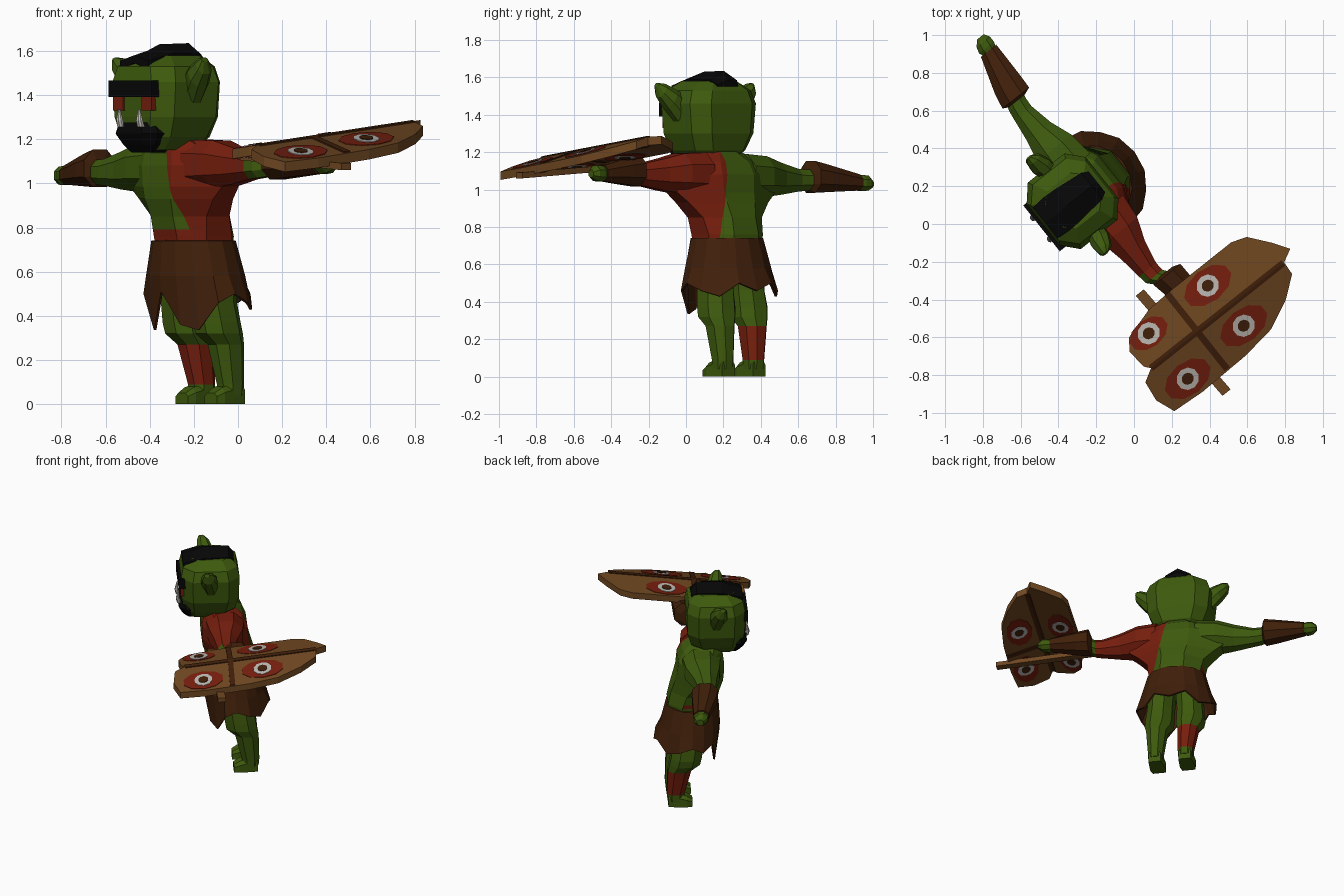
import bpy, bmesh, math
from mathutils import Vector

if "Cube" in bpy.data.objects:
    bpy.data.objects.remove(bpy.data.objects["Cube"])

MATS = {}
for label, col in {"green skin": (.047, .102, .004), "red paint": (.18, .013, .004),
                   "dark leather": (.052, .014, .003), "wood": (.16, .063, .015),
                   "black hair": (.002, .002, .002), "bone white": (.5, .47, .44)}.items():
    m = bpy.data.materials.new(label)
    m.use_nodes = True
    m.diffuse_color = (*col, 1)
    m.roughness = 1
    m.specular_intensity = 0
    bsdf = m.node_tree.nodes["Principled BSDF"]
    bsdf.inputs["Base Color"].default_value = (*col, 1)
    bsdf.inputs["Roughness"].default_value = 1
    bsdf.inputs["Specular IOR Level"].default_value = 0
    MATS[label] = m
GREEN, RED, LEATHER, WOOD, BLACK, WHITE = MATS.values()

# The figure is built facing -y, then turned on the spot
TURN, SPOT = math.radians(-51.5), (-.2, .22, 0)


def loft(name, rings, mats, rule=None, cuts=(), caps=True):
    """Skin a list of point rings; rule(face centre) picks the material slot."""
    bm = bmesh.new()
    rows = [[bm.verts.new(p) for p in ring] for ring in rings]
    n = len(rows[0])
    for low, high in zip(rows, rows[1:]):
        for i in range(n):
            j = (i + 1) % n
            bm.faces.new((low[i], low[j], high[j], high[i]))
    if caps:
        bm.faces.new(rows[0][::-1])
        bm.faces.new(rows[-1])
    for co, no in cuts:
        bmesh.ops.bisect_plane(bm, geom=bm.verts[:] + bm.edges[:] + bm.faces[:],
                               plane_co=co, plane_no=no)
    bmesh.ops.recalc_face_normals(bm, faces=bm.faces[:])
    if rule:
        for f in bm.faces:
            f.material_index = int(rule(f.calc_center_median()))
    mesh = bpy.data.meshes.new(name)
    bm.to_mesh(mesh)
    bm.free()
    obj = bpy.data.objects.new(name, mesh)
    for m in mats:
        mesh.materials.append(m)
    obj.location, obj.rotation_euler = SPOT, (0, 0, TURN)
    bpy.context.collection.objects.link(obj)
    return obj


def ring(c, a, b, k=.45):
    """Octagon around c with half-axes a and b; k is the flat share of each side."""
    c, a, b = Vector(c), Vector(a), Vector(b)
    return [c + a * u + b * v for u, v in ((1, -k), (1, k), (k, 1), (-k, 1),
                                           (-1, k), (-1, -k), (-k, -1), (k, -1))]


def level(z, y, rx, ry, x=0, k=.45):
    return ring((x, y, z), (rx, 0, 0), (0, ry, 0), k)


def box(name, lo, hi, mat):
    corners = lambda z: [(lo[0], lo[1], z), (hi[0], lo[1], z), (hi[0], hi[1], z), (lo[0], hi[1], z)]
    return loft(name, [corners(lo[2]), corners(hi[2])], [mat])


# Torso: a slanted line parts red from green, with a red band over the front of the waist
loft("torso", [level(.62, .01, .17, .15), level(.76, 0, .185, .165), level(.85, -.02, .2, .165, k=.4),
               level(.93, -.045, .27, .165, k=.35), level(.985, -.055, .335, .16, k=.3),
               level(1.08, -.06, .335, .155, k=.32), level(1.15, -.07, .24, .135, k=.4),
               level(1.215, -.11, .11, .1)], [GREEN, RED],
     lambda c: c.x > .09 + (1 - c.z) * .2 or (c.z < .79 and c.y < 0),
     [((.09, 0, 1), (1, 0, .2)), ((0, 0, .79), (0, 0, 1))])
loft("neck", [level(1.12, -.09, .12, .11), level(1.24, -.14, .12, .12)], [GREEN])

# Head
loft("head", [level(1.15, -.18, .11, .13, k=.6), level(1.21, -.165, .17, .175, k=.6),
              level(1.3, -.16, .21, .195, k=.62), level(1.46, -.16, .225, .2, k=.62),
              level(1.53, -.16, .2, .185, k=.6), level(1.58, -.155, .125, .13, k=.6)], [GREEN])
box("brow", (-.145, -.378, 1.39), (.165, -.31, 1.465), BLACK)
loft("beard", [level(1.14, -.265, .075, .06, k=.6), level(1.175, -.265, .115, .085, k=.6),
               level(1.225, -.262, .155, .112, k=.6), level(1.275, -.27, .13, .1, k=.6)], [BLACK])

# Hair: a crest with a sloping roof, running from forehead to crown
loft("hair_crest", [[(-w, y, low), (0, y, low + .03), (w, y, low), (w, y, edge), (0, y, top), (-w, y, edge)]
                    for y, w, low, edge, top in ((-.345, .105, 1.515, 1.555, 1.58), (-.27, .112, 1.52, 1.575, 1.6),
                                                 (-.2, .108, 1.53, 1.59, 1.63), (-.03, .09, 1.53, 1.585, 1.635),
                                                 (.005, .07, 1.5, 1.56, 1.585))], [BLACK])

for side, s in (("left", 1), ("right", -1)):
    # Face details
    ex, tx = s * .103 + .012, s * .072 + .01
    box(side + "_eye", (ex - .036, -.366, 1.33), (ex + .036, -.33, 1.392), RED)
    loft(side + "_tusk", [level(1.255, -.37, .017, .015, tx), level(1.285, -.38, .017, .013, tx),
                          level(1.335, -.375, .006, .004, tx - .008)], [WHITE])
    # Pointed ear
    loft(side + "_ear", [ring((s * x, y, z), (0, ry, 0), (s * -rz * .5, 0, rz))
                         for x, y, z, ry, rz in ((.19, -.16, 1.43, .045, .065), (.255, -.175, 1.485, .055, .05),
                                                 (.305, -.185, 1.53, .04, .035), (.325, -.195, 1.56, .018, .01))],
         [GREEN])

    # Arm, bracer and fist; the shield arm is carried slightly higher and its forearm further back
    def limb(sections):
        held = s > 0
        return [ring((s * x - held * .02 * (x > .7), y + held * .045 * (x > .59),
                      z + held * .055 * x), (0, hy, 0), (0, 0, hz))
                for x, y, z, hy, hz in sections]
    loft(side + "_arm", limb([(.14, -.06, 1.075, .13, .115), (.28, -.06, 1.07, .115, .108),
                              (.4, -.07, 1.058, .08, .085), (.53, -.075, 1.05, .058, .06),
                              (.58, -.07, 1.05, .056, .057), (.66, -.05, 1.055, .05, .05)]),
         [GREEN, RED], lambda c: s > 0 and (c.x < .57 if c.y > -.09 else c.x < .53))
    loft(side + "_bracer", limb([(.6, -.06, 1.055, .055, .055), (.615, -.055, 1.068, .09, .085),
                                 (.7, -.045, 1.06, .083, .073), (.9, -.012, 1.038, .052, .043)]), [LEATHER])
    loft(side + "_fist", limb([(.88, -.01, 1.038, .035, .032), (.92, -.01, 1.035, .05, .043),
                               (.955, -.005, 1.035, .045, .04), (.985, .0, 1.03, .022, .02)]), [GREEN])

    # Leg and foot; the right shin is painted
    loft(side + "_leg", [level(z, y, rx, ry, s * x + shift) for z, y, rx, ry, x, shift in
                         ((.7, .02, .09, .12, .09, 0), (.46, .03, .088, .105, .105, 0),
                          (.37, .045, .093, .105, .11, 0), (.32, .055, .09, .105, .11, .005),
                          (.27, .09, .07, .08, .11, .01), (.09, .115, .052, .06, .105, .017),
                          (.04, .115, .05, .055, .105, .017))],
         [GREEN, RED], lambda c: s < 0 and .09 < c.z < .27)
    fx = s * .105 + .017
    loft(side + "_foot", [[(fx - w, y, 0), (fx + w, y, 0), (fx + w, y, h * .7),
                           (fx + w * .6, y, h), (fx - w * .6, y, h), (fx - w, y, h * .7)]
                          for y, w, h in ((.165, .043, .09), (.1, .05, .095), (.04, .055, .075),
                                          (.0, .045, .05))], [GREEN])

# Ragged skirt: hem heights run round from the front centre by the left; long tips hang inward
HEM = [.51, .36, .335, .46, .5, .46, .43, .5, .46, .5, .43, .46, .5, .46, .5, .335]


def skirt_ring(rx, front, back, y, z=None):
    pts = []
    for i, hem in enumerate(HEM):
        a = math.tau * i / len(HEM)
        depth = front if math.cos(a) > 0 else back
        height = z or hem
        fit = 1 - .9 * max(0, .46 - height)
        pts.append((fit * rx * math.sin(a), y - fit * depth * math.cos(a), height))
    return pts


skirt = loft("skirt", [skirt_ring(.285, .2, .25, .01), skirt_ring(.25, .2, .215, .005, .58),
                       skirt_ring(.205, .185, .18, 0, .74), skirt_ring(.16, .14, .14, 0, .745)],
             [LEATHER], caps=False)
skirt.modifiers.new("thickness", "SOLIDIFY").thickness = .012


# Shield: two boards meeting at a ridge (u across, v along, w up from the face)
def plate(name, outline, w0, w1, mat):
    return loft(name, [[(.95 + u, v, 1.22 + .12 * v + (-.28 if u > 0 else .095) * u + w)
                        for u, v in outline] for w in (w0, w1)], [mat])


def oval(u, v, ru, rv, n=10):
    return [(u + ru * math.cos(math.tau * i / n), v + rv * math.sin(math.tau * i / n)) for i in range(n)]


def rect(u, v):
    return [(u[0], v[0]), (u[1], v[0]), (u[1], v[1]), (u[0], v[1])]


THICK = .045
RIDGE = [(0, .515), (0, -.385)]
plate("left_board", RIDGE + [(.04, -.455), (.15, -.47), (.255, -.43), (.268, -.25), (.26, .05),
                             (.235, .24), (.16, .4), (.075, .51)], -THICK, 0, WOOD)
plate("right_board", RIDGE + [(-.03, -.41), (-.14, -.42), (-.2, -.374), (-.25, -.2), (-.257, -.05),
                              (-.257, .362), (-.228, .444), (-.12, .53), (-.035, .585)], -THICK, 0, WOOD)
for face, base, d in (("top", 0, 1), ("under", -THICK, -1)):
    for part, s in (("left", 1), ("right", -1)):
        plate(f"{face}_{part}_ridge_band", rect((0, s * .018), (-.385, .51)), base, base + d * .006, LEATHER)
        plate(f"{face}_{part}_cross_band", rect((0, s * .256), (-.09, -.055)), base, base + d * .006, LEATHER)
    for u, v, ru, rv in ((-.152, -.28, .075, .115), (.165, -.268, .088, .14),
                         (-.155, .122, .088, .145), (.13, .139, .088, .145)):
        for part, a, b, h, mat in (("field", ru, rv, .003, RED), ("ring", .058, .062, .006, WHITE),
                                   ("centre", .031, .034, .009, LEATHER)):
            plate(f"{face}_{part}", oval(u, v, a, b), base, base + d * h, mat)

# Grip bar under the shield
loft("shield_grip_bar", [[(x, y, z), (x, y + .055, z), (x, y + .055, z + .032), (x, y, z + .032)]
                         for x, y, z in ((.6, -.21, 1.105), (1.3, -.18, 1.06))], [WOOD])
